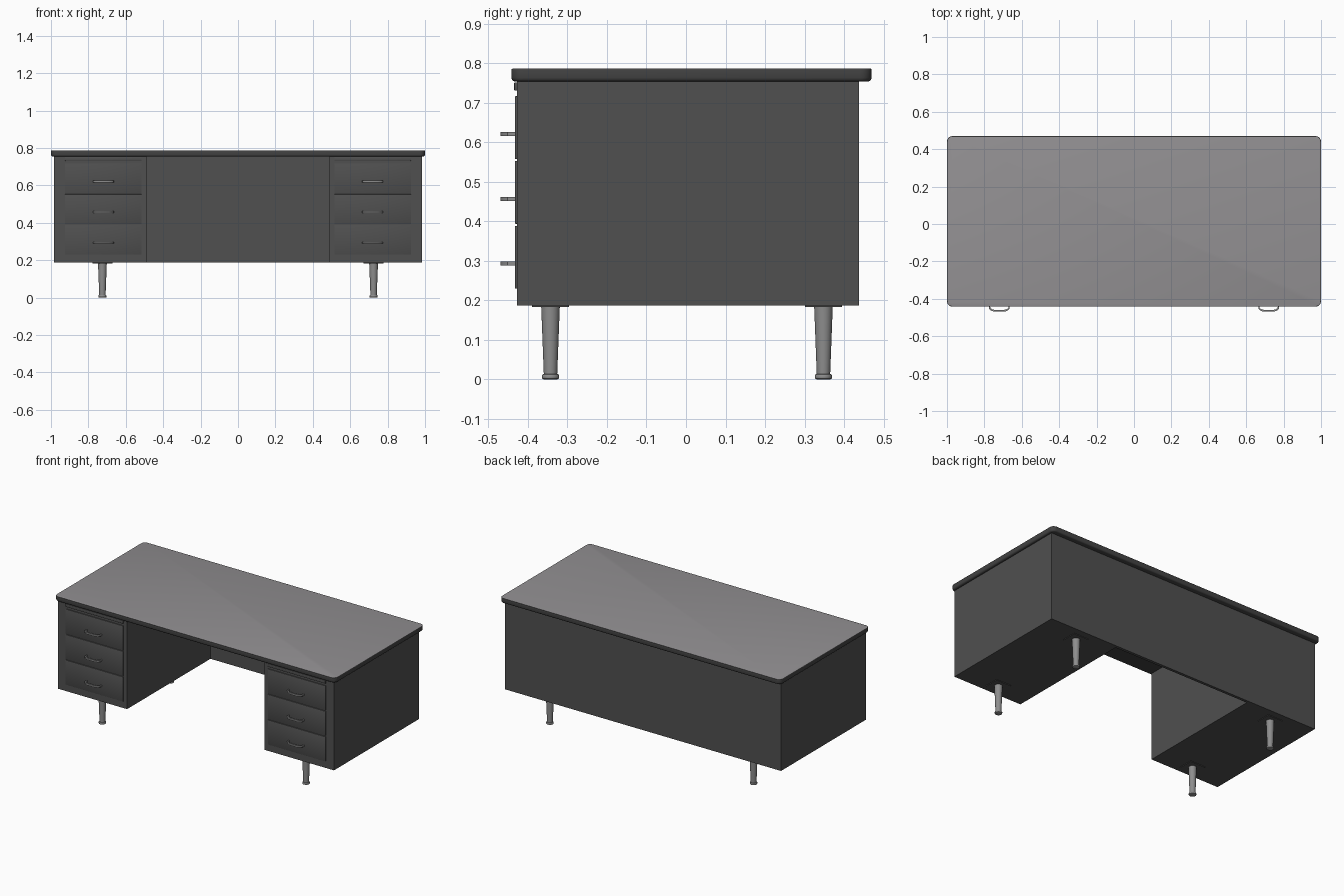
import bpy, bmesh, math
from mathutils import Matrix, Vector

if "Cube" in bpy.data.objects:
    bpy.data.objects.remove(bpy.data.objects["Cube"])


def material(name, r, g, b):
    m = bpy.data.materials.new(name)
    m.diffuse_color = (r, g, b, 1)
    m.use_nodes = True
    m.node_tree.nodes["Principled BSDF"].inputs["Base Color"].default_value = m.diffuse_color
    return m


BODY = material("charcoal steel", 0.08, 0.08, 0.08)
EDGE = material("dark edge trim", 0.055, 0.055, 0.055)
TOP = material("grey laminate", 0.29, 0.28, 0.29)
METAL = material("brushed metal", 0.27, 0.27, 0.27)


def finish(name, bm, mats):
    bmesh.ops.recalc_face_normals(bm, faces=bm.faces[:])
    me = bpy.data.meshes.new(name)
    bm.to_mesh(me)
    bm.free()
    for m in mats:
        me.materials.append(m)
    for p in me.polygons:
        p.use_smooth = True
    me.set_sharp_from_angle(angle=math.radians(35))
    ob = bpy.data.objects.new(name, me)
    bpy.context.collection.objects.link(ob)
    return ob


def box_bm(lo, hi):
    lo, hi = Vector(lo), Vector(hi)
    bm = bmesh.new()
    mat = Matrix.Translation((lo + hi) / 2) @ Matrix.Diagonal((*(hi - lo), 1))
    bmesh.ops.create_cube(bm, size=1, matrix=mat)
    return bm


def box(name, lo, hi, mat, bevel=0):
    bm = box_bm(lo, hi)
    if bevel:
        bmesh.ops.bevel(bm, geom=bm.edges[:], offset=bevel, segments=2,
                        profile=0.5, affect='EDGES')
    return finish(name, bm, [mat])


def lathe(name, profile, x, y, mat, sides=24):
    bm = bmesh.new()
    rings = [[bm.verts.new((x + r * math.cos(2 * math.pi * i / sides),
                            y + r * math.sin(2 * math.pi * i / sides), z))
              for i in range(sides)] for r, z in profile]
    for a, b in zip(rings, rings[1:]):
        for i in range(sides):
            j = (i + 1) % sides
            bm.faces.new((a[i], a[j], b[j], b[i]))
    bm.faces.new(rings[0])
    bm.faces.new(rings[-1])
    return finish(name, bm, [mat])


def handle(name, x, z):
    # flat bow-shaped band, standing off the drawer face
    outer = [(0.056, -0.431), (0.055, -0.452), (0.046, -0.462), (0.028, -0.469)]
    inner = [(0.050, -0.431), (0.048, -0.449), (0.041, -0.455), (0.026, -0.459)]
    outer += [(-px, py) for px, py in reversed(outer)]
    inner += [(-px, py) for px, py in reversed(inner)]
    bm = bmesh.new()
    sections = []
    for o, i in zip(outer, inner):
        sections.append([bm.verts.new((x + p[0], p[1], z + dz))
                         for p, dz in ((o, -0.005), (o, 0.005), (i, 0.005), (i, -0.005))])
    for a, b in zip(sections, sections[1:]):
        for k in range(4):
            bm.faces.new((a[k], a[(k + 1) % 4], b[(k + 1) % 4], b[k]))
    bm.faces.new(sections[0])
    bm.faces.new(sections[-1])
    finish(name, bm, [METAL])


# desk top: rounded corners, softened rim, pale upper face
z0, z1 = 0.754, 0.787
bm = box_bm((-1, -0.442, z0), (1, 0.47, z1))
bmesh.ops.bevel(bm, geom=[e for e in bm.edges if abs(e.verts[0].co.z - e.verts[1].co.z) > 0.01],
                offset=0.03, segments=6, profile=0.5, affect='EDGES')
for level, size in ((z0, 0.01), (z1, 0.004)):
    rim = [e for e in bm.edges if all(abs(v.co.z - level) < 1e-5 for v in e.verts)]
    bmesh.ops.bevel(bm, geom=rim, offset=size, segments=3, profile=0.5, affect='EDGES')
bm.normal_update()
for f in bm.faces:
    f.material_index = 1 if f.normal.z > 0.9 else 0
finish("desk_top", bm, [EDGE, TOP])

# back panel closing the knee space
box("back_panel", (-0.49, 0.42, 0.187), (0.49, 0.438, 0.756), BODY)

LEG = [(0.017, 0), (0.021, 0.002), (0.022, 0.005), (0.022, 0.009), (0.020, 0.013),
       (0.017, 0.014), (0.0235, 0.184)]

for side, s in (("left", -1), ("right", 1)):
    def span(a, b):
        return sorted((s * a, s * b))

    # pedestal cabinet
    x0, x1 = span(0.49, 0.983)
    box(side + "_pedestal", (x0, -0.428, 0.187), (x1, 0.438, 0.756), BODY)

    # pull-out writing slide
    x0, x1 = span(0.515, 0.925)
    box(side + "_writing_slide", (x0, -0.435, 0.731), (x1, -0.42, 0.752), BODY, 0.002)

    # three drawers with handles
    for n in range(3):
        zt = 0.717 - 0.164 * n
        box(f"{side}_drawer_{n + 1}", (x0, -0.433, zt - 0.159), (x1, -0.42, zt), BODY, 0.002)
        handle(f"{side}_handle_{n + 1}", s * 0.72, zt - 0.096)

    # legs with mounting plates
    for place, y in (("front", -0.343), ("back", 0.348)):
        x = s * 0.725
        lathe(f"{place}_{side}_leg", LEG, x, y, METAL)
        box(f"{place}_{side}_leg_plate", (x - 0.053, y - 0.047, 0.183),
            (x + 0.053, y + 0.047, 0.188), BODY)
